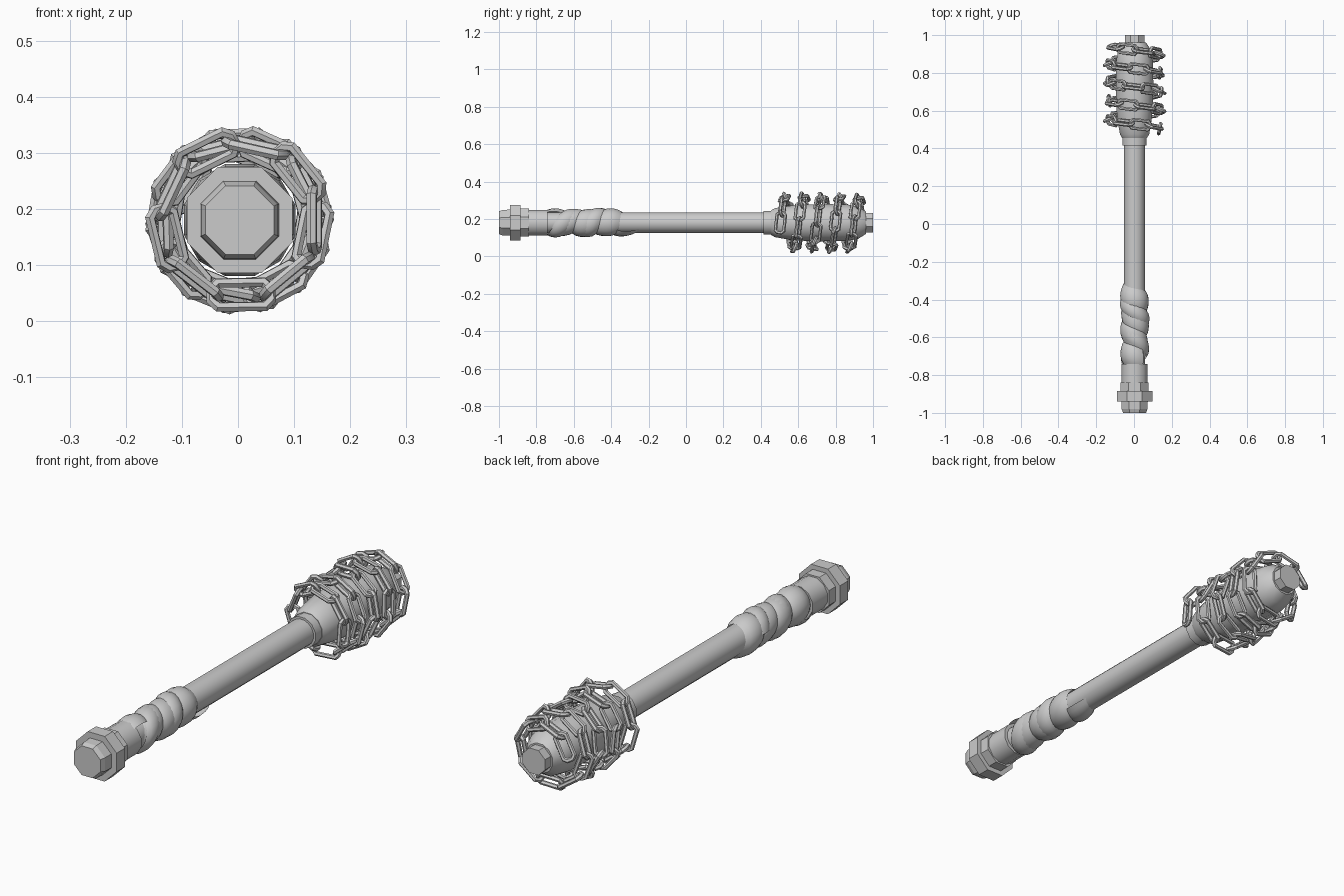
import bpy, bmesh
from math import sin, cos, pi, radians
from mathutils import Matrix, Vector

if "Cube" in bpy.data.objects:
    bpy.data.objects.remove(bpy.data.objects["Cube"])

AXIS_X, AXIS_Z = 0.003, 0.18

grey = bpy.data.materials.new("plain grey")
grey.use_nodes = True
grey.diffuse_color = (0.6, 0.6, 0.6, 1)
grey.node_tree.nodes["Principled BSDF"].inputs["Base Color"].default_value = (0.6, 0.6, 0.6, 1)


def finish(name, bm, smooth=None):
    bmesh.ops.recalc_face_normals(bm, faces=bm.faces)
    mesh = bpy.data.meshes.new(name)
    bm.to_mesh(mesh)
    bm.free()
    mesh.materials.append(grey)
    obj = bpy.data.objects.new(name, mesh)
    bpy.context.collection.objects.link(obj)
    if smooth:
        bpy.ops.object.select_all(action='DESELECT')
        obj.select_set(True)
        bpy.context.view_layer.objects.active = obj
        bpy.ops.object.shade_smooth_by_angle(angle=radians(smooth))
    return obj


def around(angle, r, y):
    return Vector((AXIS_X + r * cos(angle), y, AXIS_Z + r * sin(angle)))


def skin(bm, rings, close_rows=False, wrap=True):
    # join successive rows of vertices with quads
    n = len(rings[0])
    count = len(rings) if close_rows else len(rings) - 1
    for i in range(count):
        a, b = rings[i], rings[(i + 1) % len(rings)]
        for j in range(n if wrap else n - 1):
            k = (j + 1) % n
            bm.faces.new((a[j], a[k], b[k], b[j]))


def turned(name, profile, sides, smooth=None, turn=0.5):
    # capped solid of revolution along y from (y, radius) pairs
    bm = bmesh.new()
    rings = [[bm.verts.new(around(2 * pi * (j + turn) / sides, r, y)) for j in range(sides)]
             for y, r in profile]
    skin(bm, rings)
    bm.faces.new(rings[0])
    bm.faces.new(rings[-1])
    return finish(name, bm, smooth)


# Handle
turned("pommel_cap", [(-1, 0.066), (-0.98, 0.074), (-0.93, 0.076)], 8)
turned("pommel_collar", [(-0.94, 0.102), (-0.885, 0.102)], 8)
turned("pommel_ring", [(-0.89, 0.081), (-0.84, 0.081)], 8)
turned("grip_sleeve", [(-0.845, 0.071), (-0.74, 0.071)], 12, 40)
turned("shaft", [(-0.8, 0.056), (0.46, 0.056)], 16, 40)

# Head
turned("neck_ring", [(0.415, 0.066), (0.46, 0.066)], 12, 40)
turned("head", [(0.455, 0.068), (0.475, 0.08), (0.53, 0.09), (0.6, 0.099), (0.72, 0.103),
                (0.86, 0.101), (0.92, 0.09), (0.962, 0.062)], 12, 40)
turned("tip_stub", [(0.94, 0.056), (1, 0.056)], 8)

# Cloth wrapped around the grip as overlapping spiral bands
def spiral_band(name, start, pitch, turns, width, phase, lift):
    bm = bmesh.new()
    steps, across = int(turns * 20), 6
    rows = []
    for i in range(steps + 1):
        t = turns * i / steps
        row = []
        for j in range(across + 1):
            v = j / across
            wobble = 0.012 * sin(5.1 * t + phase)
            y = start + pitch * t + wobble + (v - 0.5) * width
            r = lift + 0.017 * sin(pi * v) ** 0.7 + 0.003 * sin(4 * t + 3 * v)
            row.append(bm.verts.new(around(2 * pi * t + phase, r, y)))
        rows.append(row)
    skin(bm, rows, wrap=False)
    return finish(name, bm, 60)


spiral_band("grip_wrap_main", -0.72, 0.105, 3.75, 0.125, 0.9, 0.057)
spiral_band("grip_wrap_lower", -0.71, 0.15, 1.9, 0.1, 3.6, 0.06)

# Chain coiled around the head, links alternately flat and upright
def chain_link(name, place, length=0.106, width=0.046, wire=0.0098, sides=6):
    bm = bmesh.new()
    a, b, c = length / 2, width / 2, width * 0.24
    path = [(a, c), (a - c, b), (c - a, b), (-a, c), (-a, -c), (c - a, -b), (a - c, -b), (a, -c)]
    rings = []
    for i, p in enumerate(path):
        here = Vector((*p, 0))
        ahead = (Vector((*path[(i + 1) % 8], 0)) - here).normalized()
        behind = (here - Vector((*path[i - 1], 0))).normalized()
        tangent = (ahead + behind).normalized()
        side = Vector((tangent.y, -tangent.x, 0))
        rings.append([bm.verts.new(place @ (here + wire * (cos(q) * side + sin(q) * Vector((0, 0, 1)))))
                      for q in (2 * pi * k / sides for k in range(sides))])
    skin(bm, rings, close_rows=True)
    return finish(name, bm, 40)


PER_TURN, LINKS = 9.3, 42
for i in range(LINKS):
    angle = 2 * pi * i / PER_TURN
    y = 0.505 + 0.098 * angle / (2 * pi)
    r = 0.133 - max(0, y - 0.88) * 0.25
    out = Vector((cos(angle), 0, sin(angle)))
    along = Vector((-sin(angle), 0.11, cos(angle))).normalized()
    tilt = radians(68 if i % 2 else -12)
    cross = out.cross(along).normalized()
    across = cos(tilt) * cross + sin(tilt) * out
    frame = Matrix((along, across, along.cross(across))).transposed().to_4x4()
    chain_link(f"chain_link_{i + 1}", Matrix.Translation(around(angle, r, y)) @ frame)
